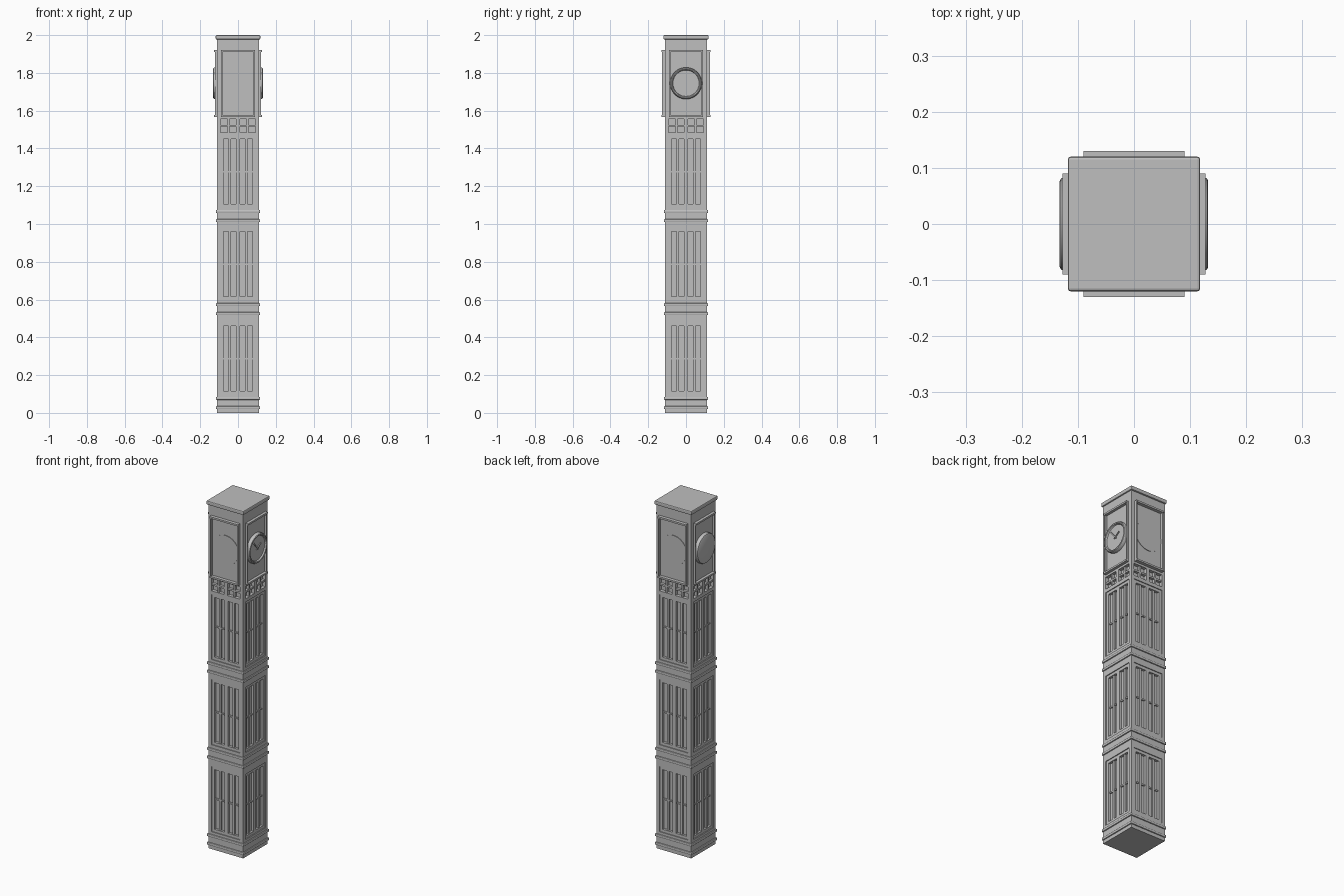
import bpy, bmesh, math
from mathutils import Matrix, Vector

if "Cube" in bpy.data.objects:
    bpy.data.objects.remove(bpy.data.objects["Cube"])

stone = bpy.data.materials.new("grey stone")
stone.diffuse_color = (0.52, 0.52, 0.52, 1)
stone.use_nodes = True
stone.node_tree.nodes["Principled BSDF"].inputs["Base Color"].default_value = stone.diffuse_color


def finish(bm, name, bevel=0.0, smooth=False):
    bmesh.ops.recalc_face_normals(bm, faces=bm.faces)
    mesh = bpy.data.meshes.new(name)
    bm.to_mesh(mesh)
    bm.free()
    ob = bpy.data.objects.new(name, mesh)
    bpy.context.collection.objects.link(ob)
    mesh.materials.append(stone)
    if bevel:
        m = ob.modifiers.new("bevel", 'BEVEL')
        m.width, m.segments = bevel, 2
    if smooth:
        bpy.ops.object.select_all(action='DESELECT')
        ob.select_set(True)
        bpy.context.view_layer.objects.active = ob
        bpy.ops.object.shade_smooth_by_angle(angle=math.radians(35))
    return ob


def box(bm, x0, x1, y0, y1, z0, z1, rot=None):
    c = Vector(((x0 + x1) / 2, (y0 + y1) / 2, (z0 + z1) / 2))
    mat = Matrix.Translation(c) @ Matrix.Diagonal((x1 - x0, y1 - y0, z1 - z0, 1))
    bmesh.ops.create_cube(bm, size=1, matrix=(rot @ mat) if rot else mat)


def bar(bm, k, u0, u1, z0, z1, d0, d1):
    """Box on wall k (front, right, back, left): u across, d outward."""
    box(bm, u0, u1, -d1, -d0, z0, z1, Matrix.Rotation(k * math.pi / 2, 4, 'Z'))


def frame(bm, k, u0, u1, z0, z1, w, d0, d1):
    bar(bm, k, u0, u0 + w, z0, z1, d0, d1)
    bar(bm, k, u1 - w, u1, z0, z1, d0, d1)
    bar(bm, k, u0 + w, u1 - w, z0, z0 + w, d0, d1)
    bar(bm, k, u0 + w, u1 - w, z1 - w, z1, d0, d1)


def lathe(name, k, profile, z, segs=64):
    """Turned disc on wall k; profile holds (radius, outward) pairs."""
    bm = bmesh.new()
    rot = Matrix.Rotation(k * math.pi / 2, 4, 'Z')
    rings = []
    for r, d in profile:
        rings.append([bm.verts.new(rot @ Vector((r * math.cos(a), -d, z + r * math.sin(a))))
                      for a in (2 * math.pi * i / segs for i in range(segs))])
    for a, b in zip(rings, rings[1:]):
        for i in range(segs):
            j = (i + 1) % segs
            bm.faces.new((a[i], a[j], b[j], b[i]))
    bm.faces.new(rings[0])
    bm.faces.new(rings[-1])
    return finish(bm, name, smooth=True)


W = 0.111          # outer wall
CORE = 0.092       # back of the recesses
OPEN = 0.092       # half width of the recesses
STOREYS = [(0.10, 0.475), (0.60, 0.975), (1.09, 1.465)]
GRILLE = (1.485, 1.555)
CLOCK_Z = 1.745

# inner shaft behind the windows
bm = bmesh.new()
box(bm, -CORE, CORE, -CORE, CORE, 0.01, 1.97)
finish(bm, "inner_shaft")

# corner posts and solid wall courses between the recesses
bm = bmesh.new()
for sx in (-1, 1):
    for sy in (-1, 1):
        x, y = sorted((sx * OPEN, sx * W)), sorted((sy * OPEN, sy * W))
        box(bm, *x, *y, 0, 1.985)
finish(bm, "corner_posts")
bm = bmesh.new()
edges = [0.0] + [z for s in STOREYS + [GRILLE] for z in s] + [1.985]
for z0, z1 in zip(edges[::2], edges[1::2]):
    box(bm, -W, W, -W, W, z0, z1)
finish(bm, "wall_courses")

# paired windows with stepped frames, mullions and short crossbars
frames, mullions = bmesh.new(), bmesh.new()
for k in range(4):
    for z0, z1 in STOREYS:
        mid = (z0 + z1) / 2
        frame(frames, k, -OPEN, OPEN, z0, z1, 0.016, CORE - 0.004, 0.106)
        bar(frames, k, -0.011, 0.011, z0 + 0.016, z1 - 0.016, CORE - 0.004, 0.106)
        for s in (-1, 1):
            c = s * 0.0435
            bar(mullions, k, c - 0.006, c + 0.006, z0 + 0.016, z1 - 0.016, CORE - 0.004, 0.102)
            bar(mullions, k, c - 0.0325, c + 0.0325, mid - 0.004, mid + 0.004, CORE - 0.004, 0.099)
finish(frames, "window_frames")
finish(mullions, "window_mullions")

# pierced grille under the clock stage
bm = bmesh.new()
for k in range(4):
    z0, z1 = GRILLE
    zm = (z0 + z1) / 2
    bar(bm, k, -OPEN, OPEN, zm - 0.005, zm + 0.005, CORE - 0.004, 0.107)
    bar(bm, k, -0.01, 0.01, z0, z1, CORE - 0.004, W)
    for s in (-1, 1):
        bar(bm, k, s * 0.05 - 0.005, s * 0.05 + 0.005, z0, z1, CORE - 0.004, 0.107)
finish(bm, "grille")

# horizontal mouldings in pairs
for n, z in enumerate((0.028, 0.077, 0.525, 0.573, 1.018, 1.066)):
    bm = bmesh.new()
    h = 0.117
    box(bm, -h, h, -h, h, z - 0.008, z + 0.008)
    finish(bm, f"moulding_{n + 1}", bevel=0.004)

# roof cap with a soft edge
bm = bmesh.new()
box(bm, -0.118, 0.118, -0.12, 0.12, 1.977, 2.0)
finish(bm, "roof_cap", bevel=0.005)

# raised clock panel frames
for k, name in enumerate(("front", "right", "back", "left")):
    bm = bmesh.new()
    out = 0.13 if k % 2 == 0 else 0.127
    frame(bm, k, -0.09, 0.09, 1.567, 1.92, 0.007, W - 0.003, out - 0.004)
    for z in (1.567, 1.91):
        bar(bm, k, -0.09, 0.09, z, z + 0.01, W - 0.003, out)
    finish(bm, name + "_panel_frame")

# plain dials, domed dial and the rimmed clock
for k, name in ((0, "front"), (2, "back")):
    lathe(name + "_dial", k, [(0.083, W - 0.003), (0.083, W + 0.003)], CLOCK_Z)
lathe("left_dial", 3, [(0.084, W - 0.003), (0.084, 0.124), (0.081, 0.13), (0.075, 0.133)], CLOCK_Z)
lathe("clock_face_and_rim", 1, [(0.084, W - 0.003), (0.084, 0.124), (0.081, 0.13), (0.077, 0.132),
                                (0.072, 0.13), (0.069, 0.122)], CLOCK_Z)
lathe("clock_hub", 1, [(0.006, 0.12), (0.006, 0.129)], CLOCK_Z, 24)

# clock hands
for name, angle, length in (("minute_hand", 40, 0.055), ("hour_hand", -55, 0.036)):
    bm = bmesh.new()
    rot = (Matrix.Translation((0, 0, CLOCK_Z)) @ Matrix.Rotation(math.radians(angle), 4, (-1, 0, 0)))
    box(bm, 0.121, 0.127, -0.003, 0.003, -0.01, length,
        Matrix.Translation((0, 0, CLOCK_Z)) @ Matrix.Rotation(math.radians(angle), 4, 'X'))
    finish(bm, name)
